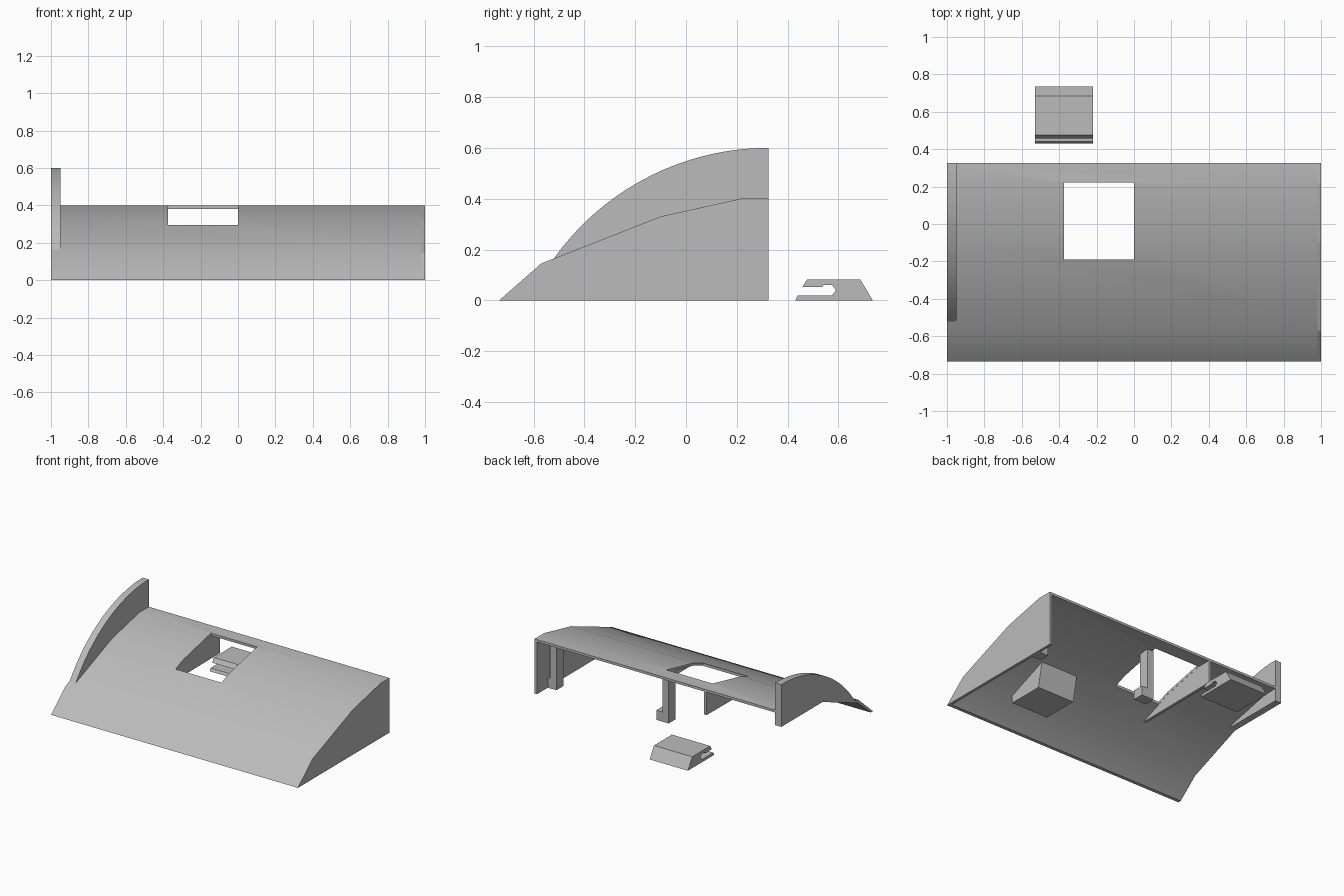
import bpy, bmesh, math

cube = bpy.data.objects.get("Cube")
if cube:
    bpy.data.objects.remove(cube, do_unlink=True)

grey = bpy.data.materials.new("plain_grey")
grey.use_nodes = True
grey.diffuse_color = (0.5, 0.5, 0.5, 1)
grey.node_tree.nodes["Principled BSDF"].inputs["Base Color"].default_value = (0.5, 0.5, 0.5, 1)


def extrude_x(name, profile, x0, x1, smooth=False):
    """Extrude a (y, z) outline from x0 to x1."""
    bm = bmesh.new()
    face = bm.faces.new([bm.verts.new((x0, y, z)) for y, z in profile])
    result = bmesh.ops.extrude_face_region(bm, geom=[face])
    moved = [v for v in result["geom"] if isinstance(v, bmesh.types.BMVert)]
    bmesh.ops.translate(bm, verts=moved, vec=(x1 - x0, 0, 0))
    bmesh.ops.recalc_face_normals(bm, faces=bm.faces)
    mesh = bpy.data.meshes.new(name)
    bm.to_mesh(mesh)
    bm.free()
    mesh.materials.append(grey)
    obj = bpy.data.objects.new(name, mesh)
    bpy.context.collection.objects.link(obj)
    if smooth:
        bpy.ops.object.select_all(action="DESELECT")
        obj.select_set(True)
        bpy.context.view_layer.objects.active = obj
        bpy.ops.object.shade_smooth_by_angle(angle=math.radians(30))
    return obj


def rect(y0, y1, z0, z1):
    return [(y0, z0), (y1, z0), (y1, z1), (y0, z1)]


BACK = 0.325
THICK = 0.018
top = [(-0.735, 0), (-0.57, 0.145), (-0.1, 0.33), (0.215, 0.4), (BACK, 0.4)]
under = [(BACK, 0.4 - THICK), (0.217, 0.4 - THICK), (-0.097, 0.33 - THICK),
         (-0.56, 0.145 - THICK), (-0.71, 0)]

# Thin sloping cover with a rectangular opening
cover = extrude_x("cover_shell", top + under, -1, 0.98, smooth=True)
cutter = extrude_x("opening_cutter", rect(-0.19, 0.222, 0.1, 0.6), -0.373, 0)
cutter.hide_render = True
cutter.hide_viewport = True
cut = cover.modifiers.new("opening", "BOOLEAN")
cut.object = cutter
cut.solver = "EXACT"
bpy.context.view_layer.objects.active = cover
bpy.ops.object.modifier_apply(modifier=cut.name)
bpy.data.objects.remove(cutter, do_unlink=True)

# Closed end wall
extrude_x("end_wall", top + [(BACK, 0)], 0.98, 1)

# Curved fin standing on the open end
radius, centre_z, steps = 1.038, -0.438, 24
arc = []
for i in range(steps + 1):
    y = -0.52 + (BACK + 0.52) * i / steps
    arc.append((y, centre_z + math.sqrt(radius ** 2 - (y - BACK) ** 2)))
extrude_x("end_fin", arc + [(BACK, 0.29), (-0.18, 0.29), (-0.5, 0.16)], -1, -0.95, smooth=True)

# Support rib beside the opening
rib = [(-0.38, 0.21), (BACK, 0.215), (BACK, 0.39), (0.215, 0.39), (-0.1, 0.32)]
extrude_x("support_rib", rib, -0.395, -0.374)

# Hanging posts, each with a small foot
for label, x in (("middle", 0.0), ("side", 0.91)):
    extrude_x(label + "_post", rect(0.12, 0.2, 0, 0.37), x, x + 0.05)
    extrude_x(label + "_post_foot", rect(0.12, 0.2, 0, 0.07), x + 0.05, x + 0.1 if x < 0.5 else 0.98)

# Block under the cover
extrude_x("under_block", [(-0.54, 0.08), (-0.27, 0.08), (-0.23, 0.27), (-0.54, 0.15)], 0.3, 0.6)

# Separate slotted clip behind the cover
clip = [(0.43, 0), (0.735, 0), (0.685, 0.083), (0.477, 0.083), (0.458, 0.052),
        (0.535, 0.052), (0.541, 0.06), (0.575, 0.06), (0.59, 0.04), (0.575, 0.02), (0.44, 0.02)]
extrude_x("loose_clip", clip, -0.53, -0.22)
